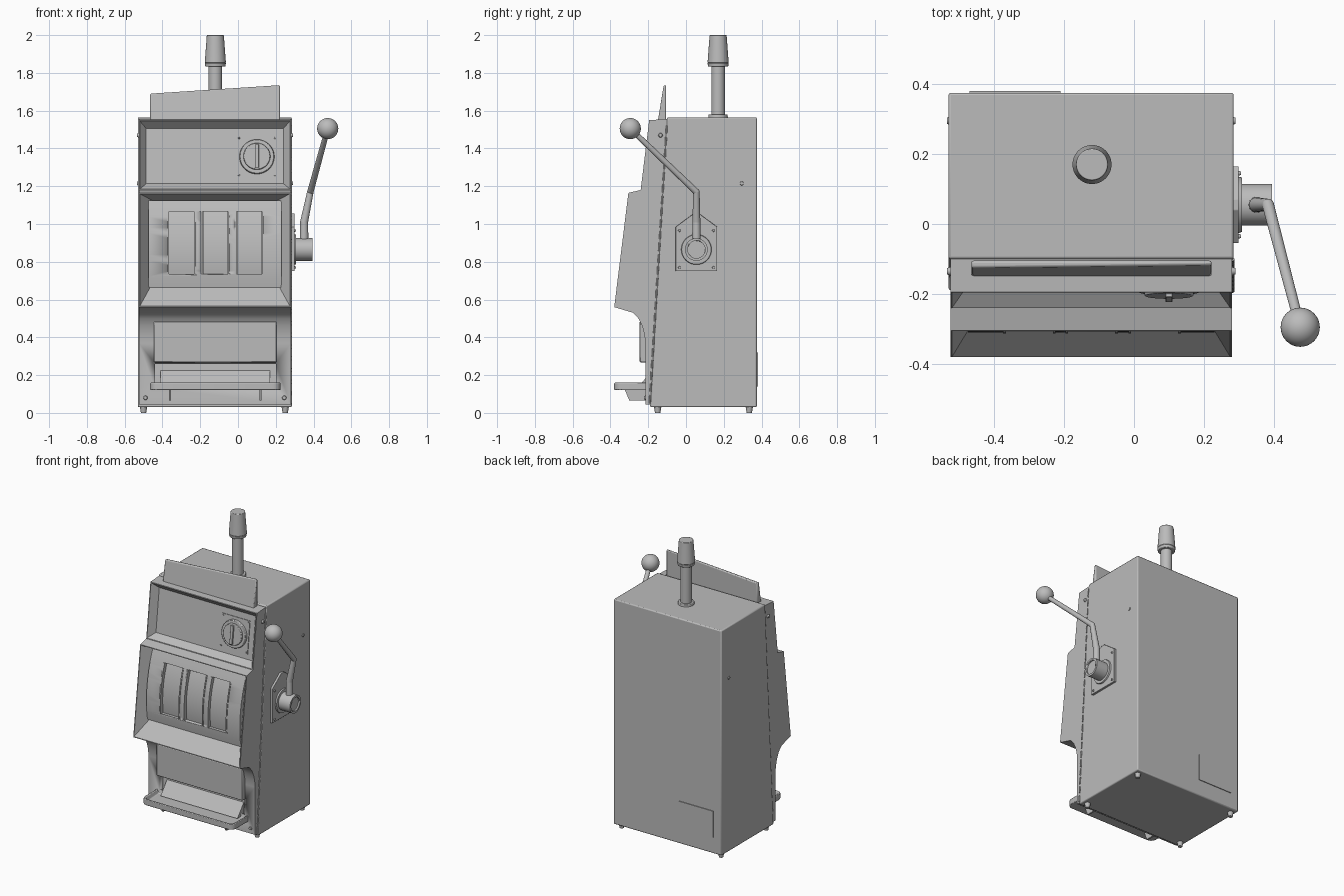
import bpy, bmesh, math
from mathutils import Vector, Matrix

cube = bpy.data.objects.get("Cube")
if cube:
    bpy.data.objects.remove(cube, do_unlink=True)

grey = bpy.data.materials.new("plain_grey")
grey.use_nodes = True
GREY = (0.5, 0.5, 0.5, 1)
grey.diffuse_color = GREY
grey.node_tree.nodes["Principled BSDF"].inputs["Base Color"].default_value = GREY

LEFT, RIGHT = -0.53, 0.285      # cabinet sides
MID = (LEFT + RIGHT) / 2


def finish(name, bm, bevel=0):
    bmesh.ops.recalc_face_normals(bm, faces=bm.faces)
    mesh = bpy.data.meshes.new(name)
    bm.to_mesh(mesh)
    bm.free()
    obj = bpy.data.objects.new(name, mesh)
    bpy.context.collection.objects.link(obj)
    mesh.materials.append(grey)
    bpy.ops.object.select_all(action='DESELECT')
    obj.select_set(True)
    bpy.context.view_layer.objects.active = obj
    bpy.ops.object.shade_smooth_by_angle(angle=math.radians(35))
    if bevel:
        mod = obj.modifiers.new("edge_round", 'BEVEL')
        mod.width, mod.segments, mod.limit_method = bevel, 2, 'ANGLE'
    return obj


def prism(points, vec):
    bm = bmesh.new()
    face = bm.faces.new([bm.verts.new(p) for p in points])
    out = bmesh.ops.extrude_face_region(bm, geom=[face])
    verts = [g for g in out["geom"] if isinstance(g, bmesh.types.BMVert)]
    bmesh.ops.translate(bm, verts=verts, vec=vec)
    bmesh.ops.recalc_face_normals(bm, faces=bm.faces)
    return bm


def side_prism(profile, x0, x1):
    return prism([(x0, y, z) for y, z in profile], (x1 - x0, 0, 0))


def box(name, x, y, z, bevel=0):
    return finish(name, side_prism([(y[0], z[0]), (y[1], z[0]), (y[1], z[1]), (y[0], z[1])], *x), bevel)


def rod(name, a, b, r0, r1=None, seg=32, bevel=0):
    a, b = Vector(a), Vector(b)
    bm = bmesh.new()
    turn = (b - a).to_track_quat('Z', 'Y').to_matrix().to_4x4()
    bmesh.ops.create_cone(bm, cap_ends=True, segments=seg, radius1=r0,
                          radius2=r0 if r1 is None else r1, depth=(b - a).length,
                          matrix=Matrix.Translation((a + b) / 2) @ turn)
    return finish(name, bm, bevel)


def ball(name, centre, r):
    bm = bmesh.new()
    bmesh.ops.create_uvsphere(bm, u_segments=32, v_segments=20, radius=r,
                              matrix=Matrix.Translation(centre))
    return finish(name, bm)


def cut(obj, cutters):
    bpy.context.view_layer.objects.active = obj
    for c in cutters:
        mod = obj.modifiers.new("opening", 'BOOLEAN')
        mod.operation, mod.solver, mod.object = 'DIFFERENCE', 'EXACT', c
        bpy.ops.object.modifier_apply(modifier=mod.name)
        bpy.data.objects.remove(c, do_unlink=True)


# Cabinet and feet
finish("cabinet", side_prism([(-0.19, 0.03), (0.375, 0.03), (0.375, 1.565), (-0.1, 1.565)],
                             LEFT, RIGHT), 0.007)
for x in (-0.5, 0.25):
    for y in (-0.15, 0.335):
        rod("foot", (x, y, 0), (x, y, 0.035), 0.014, 0.02, 16)
box("back_hatch", (-0.47, -0.21), (0.37, 0.38), (0.14, 0.32))

# Door with bevelled recesses in its upper and middle fronts
profile = [(-0.188, 0.045), (-0.215, 0.045), (-0.215, 0.37), (-0.22, 0.415), (-0.232, 0.46),
           (-0.252, 0.5), (-0.28, 0.53), (-0.38, 0.56), (-0.305, 1.165), (-0.24, 1.18),
           (-0.195, 1.55), (-0.1, 1.555)]
bm = side_prism(profile, LEFT + 0.005, RIGHT - 0.005)
fronts = [f for f in bm.faces if f.normal.y < -0.9 and f.calc_center_median().z > 0.8]
for face in fronts:
    reels = face.calc_center_median().z < 1.1
    bmesh.ops.inset_individual(bm, faces=[face], thickness=0.007)
    bmesh.ops.inset_individual(bm, faces=[face], thickness=0.1 if reels else 0.048,
                               depth=-0.1 if reels else -0.045)
    if reels:
        centre = face.calc_center_median().z
        for v in face.verts:
            dz = 0.07 if v.co.z < centre else 0.045
            v.co += Vector((0, dz * 0.124, dz))
door = finish("door", bm)
cut(door, [box("tray_mouth_cutter", (-0.44, 0.2), (-0.3, -0.1), (0.13, 0.26))])


# Curved reel panel, windows and reels
def arc(shift, z0, z1, bulge=0.035):
    pts = []
    for i in range(17):
        z = z0 + (z1 - z0) * i / 16
        chord = -0.295 + (z - 0.68) * 0.123
        pts.append((chord + shift - bulge * (1 - ((z - 0.895) / 0.235) ** 2), z))
    back = [(-0.263 + (z - 0.68) * 0.123, z) for z in (z1, z0)]
    return pts + back


panel = finish("reel_panel", side_prism(arc(0, 0.665, 1.125), -0.475, 0.23))
windows = [(-0.37, -0.228), (-0.192, -0.05), (-0.012, 0.13)]
cut(panel, [box("window_cutter", w, (-0.5, 0), (0.735, 1.065)) for w in windows])
for w in windows:
    finish("reel", side_prism(arc(0.026, 0.73, 1.07, 0.045), w[0] + 0.006, w[1] - 0.006))
    for x in w:
        finish("window_trim", side_prism(arc(-0.004, 0.735, 1.065), x - 0.004, x + 0.004))

# Coin plate and selector knob on the upper panel
out = Vector((0, -0.993, 0.121))
up = Vector((0, 0.121, 0.993))
hub = Vector((0.1, -0.168, 1.355))


def on_plate(x, z, d):
    return hub + Vector((x, 0, 0)) + up * z + out * d


corners = [(-0.105, -0.11), (0.105, -0.11), (0.105, 0.11), (-0.105, 0.11)]
finish("coin_plate", prism([on_plate(x, z, -0.01) for x, z in corners], out * 0.02))
for x, z in corners:
    rod("plate_rivet", on_plate(x * 0.9, z * 0.9, 0), on_plate(x * 0.9, z * 0.9, 0.016), 0.007, 0.004, 12)
rod("knob_rim", on_plate(0, 0, 0), on_plate(0, 0, 0.026), 0.094, 0.09, 48, 0.003)
rod("knob_face", on_plate(0, 0, 0), on_plate(0, 0, 0.038), 0.074, 0.07, 48, 0.003)
finish("knob_grip", prism([on_plate(x, z, 0.03) for x, z in
                           [(-0.01, -0.062), (0.01, -0.062), (0.01, 0.062), (-0.01, 0.062)]],
                          out * 0.018), 0.002)

# Top sign with a slanted upper edge
bm = side_prism([(-0.15, 1.54), (-0.105, 1.54), (-0.105, 1.735), (-0.118, 1.735)], -0.465, 0.222)
for v in bm.verts:
    if v.co.z > 1.6:
        drop = 0.045 * (0.222 - v.co.x) / 0.687
        v.co.z -= drop
        v.co.y -= drop * 0.16 if v.co.y < -0.11 else 0
finish("top_sign", bm, 0.006)

# Lower panel, payout chute and tray
box("lower_panel", (-0.445, 0.205), (-0.245, -0.2), (0.268, 0.485), 0.005)
finish("payout_chute", side_prism([(-0.18, 0.225), (-0.18, 0.14), (-0.25, 0.14)], -0.41, 0.17))
bm = bmesh.new()
bmesh.ops.create_cube(bm, size=1, matrix=Matrix.Translation((-0.12, -0.29, 0.14))
                      @ Matrix.Diagonal((0.69, 0.18, 0.04, 1)))
uprights = [e for e in bm.edges if abs(e.verts[0].co.z - e.verts[1].co.z) > 0.01
            and e.verts[0].co.y < -0.3]
bmesh.ops.bevel(bm, geom=uprights, offset=0.04, segments=5, affect='EDGES', profile=0.5)
bm.normal_update()
top = [f for f in bm.faces if f.normal.z > 0.9]
bmesh.ops.inset_region(bm, faces=top, thickness=0.012)
bmesh.ops.inset_region(bm, faces=top, thickness=0.012, depth=-0.026)
finish("tray", bm, 0.005)
for x in (-0.365, 0.115):
    finish("tray_bracket", side_prism([(-0.2, 0.125), (-0.325, 0.125), (-0.3, 0.065), (-0.2, 0.065)],
                                      x, x + 0.01))

# Lamp on the roof
LX, LY = -0.12, 0.17
for name, z0, z1, r0, r1 in [("lamp_base", 1.56, 1.58, 0.052, 0.05),
                             ("lamp_post", 1.56, 1.84, 0.036, 0.036),
                             ("lamp_collar", 1.833, 1.853, 0.053, 0.056),
                             ("lamp_shade", 1.853, 2.0, 0.056, 0.045)]:
    rod(name, (LX, LY, z0), (LX, LY, z1), r0, r1, 40, 0.003)

# Pull handle with its mounting plate
HY, HZ = 0.055, 0.865
plate = [(-0.055, 0.75), (0.165, 0.75), (0.165, 0.985), (0.07, 1.055), (0.04, 1.055), (-0.055, 0.985)]
finish("handle_plate", side_prism(plate, RIGHT - 0.01, 0.299), 0.002)
for y, z in [(-0.035, 0.77), (0.145, 0.77), (0.145, 0.965), (-0.035, 0.965)]:
    rod("handle_rivet", (0.29, y, z), (0.306, y, z), 0.009, 0.005, 12)
rod("handle_flange", (0.29, HY, HZ), (0.308, HY, HZ), 0.083, 0.078, 40)
hub_drum = rod("handle_hub", (0.29, HY, HZ), (0.395, HY, HZ), 0.06, seg=40)
cut(hub_drum, [rod("hub_cutter", (0.385, HY, HZ), (0.42, HY, HZ), 0.046, seg=40)])
path = [(0.35, HY, 0.89), (0.35, HY, 1.01), (0.383, HY, 1.17), (0.475, -0.295, 1.505)]
radii = [0.023, 0.021, 0.017, 0.014]
for i in range(3):
    rod("handle_arm", path[i], path[i + 1], radii[i], radii[i + 1], 24)
    if i:
        ball("handle_bend", path[i], radii[i])
ball("handle_ball", path[3], 0.056)

# Door screws, side bolts and hinge knuckles
for x in (-0.49, 0.245):
    rod("door_screw", (x, -0.21, 0.08), (x, -0.222, 0.08), 0.013, 0.009, 16)
for x, s in ((LEFT, -1), (RIGHT, 1)):
    for y, z in ((0.295, 1.215), (-0.135, 1.47)):
        rod("side_bolt", (x - s * 0.005, y, z), (x + s * 0.005, y, z), 0.012, 0.009, 16)
for i in range(24):
    a, b = [Vector((RIGHT - 0.003, -0.192 + 0.092 * t, 0.05 + 1.49 * t)) for t in (i / 24, (i + 0.7) / 24)]
    rod("hinge_knuckle", a, b, 0.005, seg=10)
